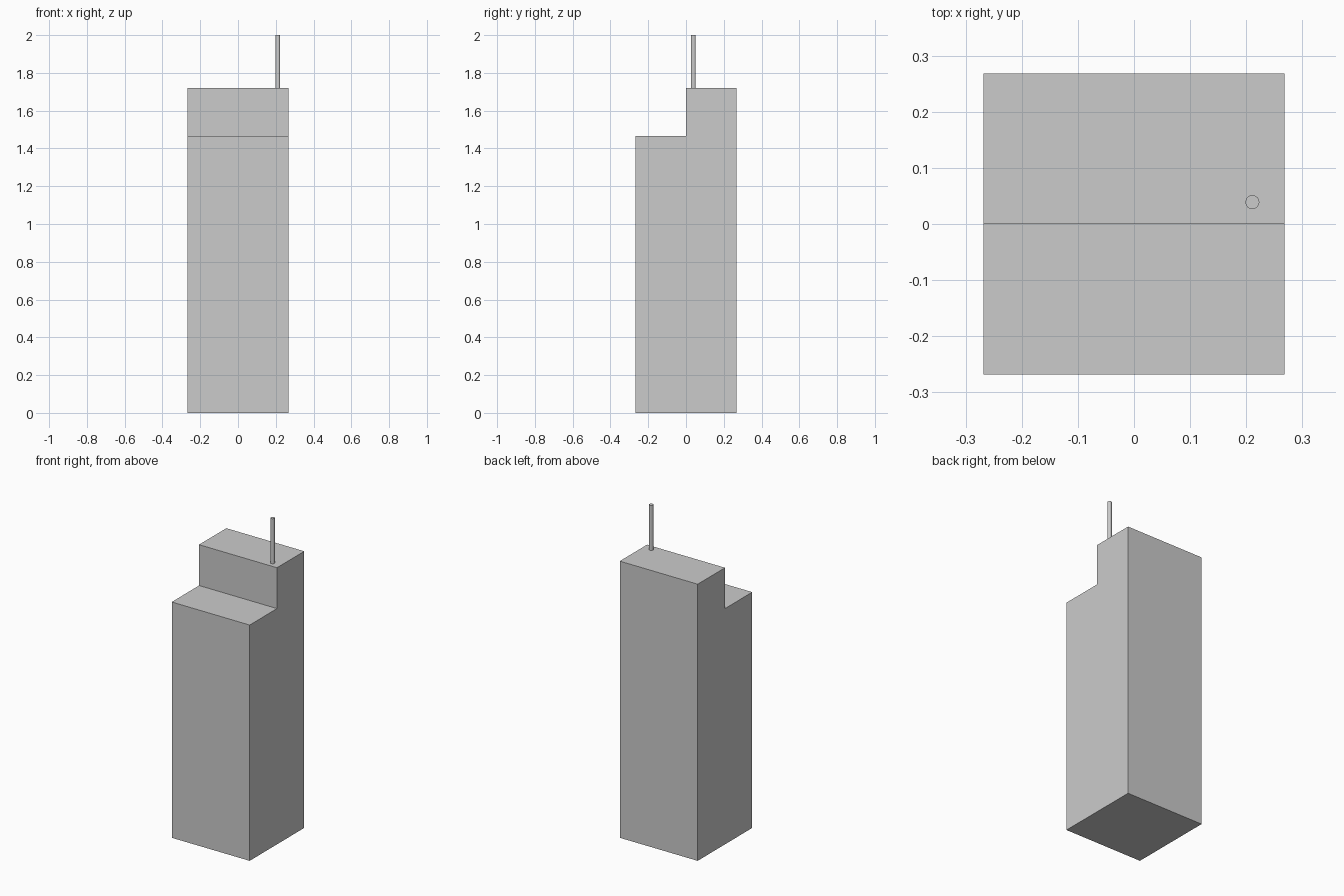
import bpy, bmesh

if "Cube" in bpy.data.objects:
    bpy.data.objects.remove(bpy.data.objects["Cube"])

HALF = 0.268          # half width and depth of the tower
STEP_Z, ROOF_Z, TOP_Z = 1.466, 1.72, 2.0

# Stepped tower: side profile (y, z) extruded along x
profile = [(-HALF, 0), (HALF, 0), (HALF, ROOF_Z), (0, ROOF_Z), (0, STEP_Z), (-HALF, STEP_Z)]
bm = bmesh.new()
side = bm.faces.new([bm.verts.new((-HALF, y, z)) for y, z in profile])
ext = bmesh.ops.extrude_face_region(bm, geom=[side], use_keep_orig=True)
moved = [g for g in ext["geom"] if isinstance(g, bmesh.types.BMVert)]
bmesh.ops.translate(bm, verts=moved, vec=(2 * HALF, 0, 0))
bmesh.ops.recalc_face_normals(bm, faces=bm.faces)
mesh = bpy.data.meshes.new("stepped_tower")
bm.to_mesh(mesh)
bm.free()
bpy.context.collection.objects.link(bpy.data.objects.new("stepped_tower", mesh))

# Roof antenna
bpy.ops.mesh.primitive_cylinder_add(vertices=16, radius=0.0125, depth=TOP_Z - ROOF_Z,
                                    location=(0.211, 0.039, (TOP_Z + ROOF_Z) / 2))
bpy.context.object.name = "roof_antenna"
